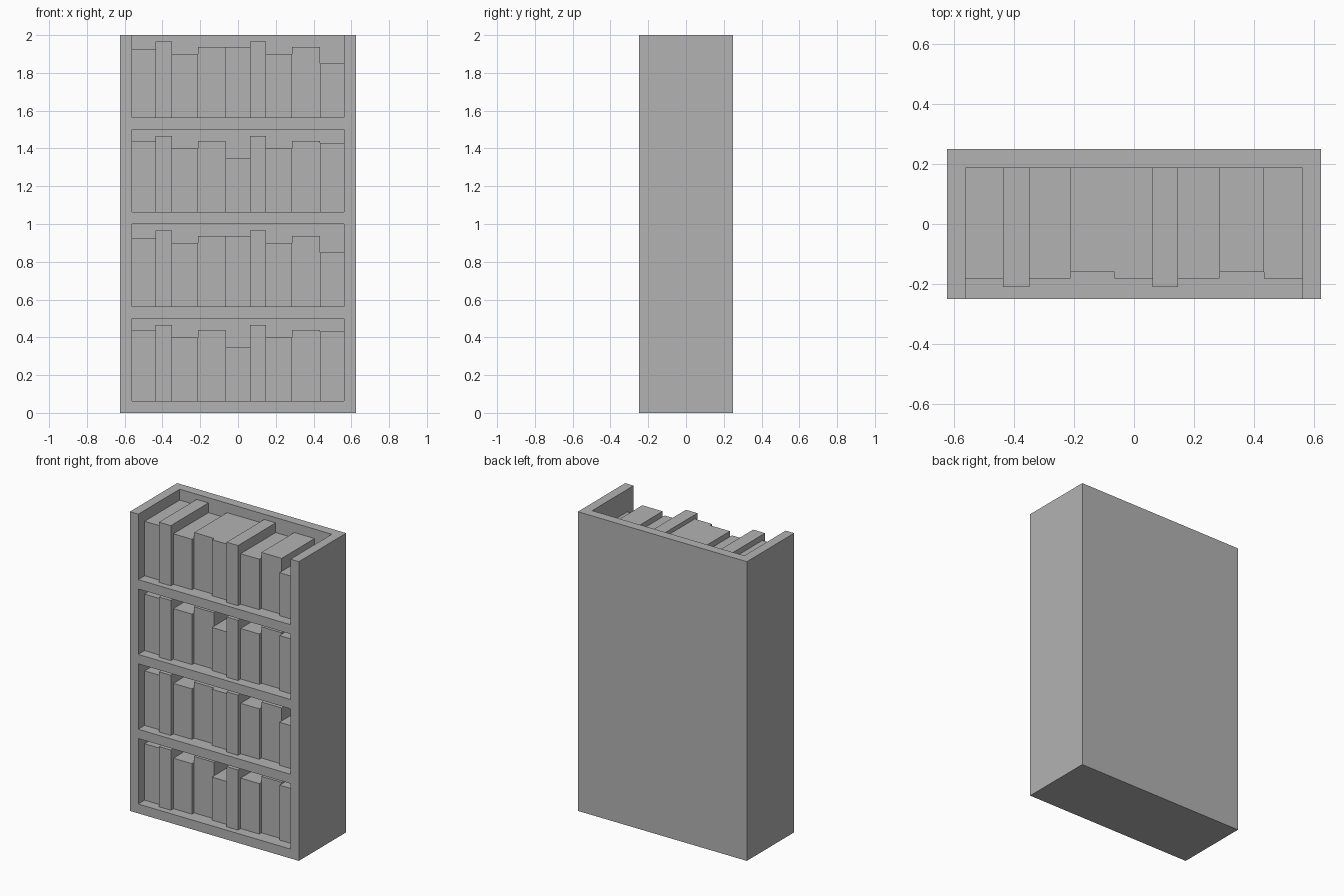
import bpy
import bmesh
from mathutils import Matrix, Vector

# Remove the default cube
cube = bpy.data.objects.get("Cube")
if cube:
    bpy.data.objects.remove(cube, do_unlink=True)

# Single grey finish
grey = bpy.data.materials.new("plain_grey")
grey.use_nodes = True
colour = (0.45, 0.45, 0.45, 1)
grey.diffuse_color = colour
for node in grey.node_tree.nodes:
    if node.type == 'BSDF_PRINCIPLED':
        node.inputs["Base Color"].default_value = colour

WIDTH, DEPTH, HEIGHT = 1.25, 0.5, 2.0
BOARD = 0.0625
BAY = HEIGHT / 4
HALF_W, HALF_D = WIDTH / 2, DEPTH / 2
INNER_W, INNER_BACK = HALF_W - BOARD, HALF_D - BOARD


def box(name, low, high):
    """Add a box spanning two opposite corners."""
    low, high = Vector(low), Vector(high)
    bm = bmesh.new()
    transform = Matrix.Translation((low + high) / 2) @ Matrix.Diagonal((*(high - low), 1))
    bmesh.ops.create_cube(bm, size=1, matrix=transform)
    mesh = bpy.data.meshes.new(name)
    bm.to_mesh(mesh)
    bm.free()
    mesh.materials.append(grey)
    obj = bpy.data.objects.new(name, mesh)
    bpy.context.collection.objects.link(obj)
    return obj


# Case: side panels and back panel
box("left_side", (INNER_W, -HALF_D, 0), (HALF_W, HALF_D, HEIGHT))
box("right_side", (-HALF_W, -HALF_D, 0), (-INNER_W, HALF_D, HEIGHT))
box("back_panel", (-INNER_W, INNER_BACK, 0), (INNER_W, HALF_D, HEIGHT))

# Books: shared spine edges and fronts, two alternating height patterns
edges = [-INNER_W, -0.4375, -0.35, -0.2125, -0.065, 0.0625, 0.1475, 0.285, 0.435, INNER_W]
fronts = [-0.1825, -0.21, -0.1825, -0.16, -0.1825, -0.21, -0.1825, -0.16, -0.1825]
tops = [
    [0.44, 0.465, 0.40, 0.44, 0.35, 0.465, 0.40, 0.44, 0.43],
    [0.427, 0.465, 0.40, 0.437, 0.437, 0.465, 0.40, 0.437, 0.35],
]

# Four shelves, each with its row of books
for row in range(4):
    base = row * BAY
    box(f"shelf_{row + 1}", (-INNER_W, -HALF_D, base), (INNER_W, INNER_BACK, base + BOARD))
    for i, top in enumerate(tops[row % 2]):
        box(f"book_{row + 1}_{i + 1}",
            (edges[i], fronts[i], base + BOARD),
            (edges[i + 1], INNER_BACK, base + top))
